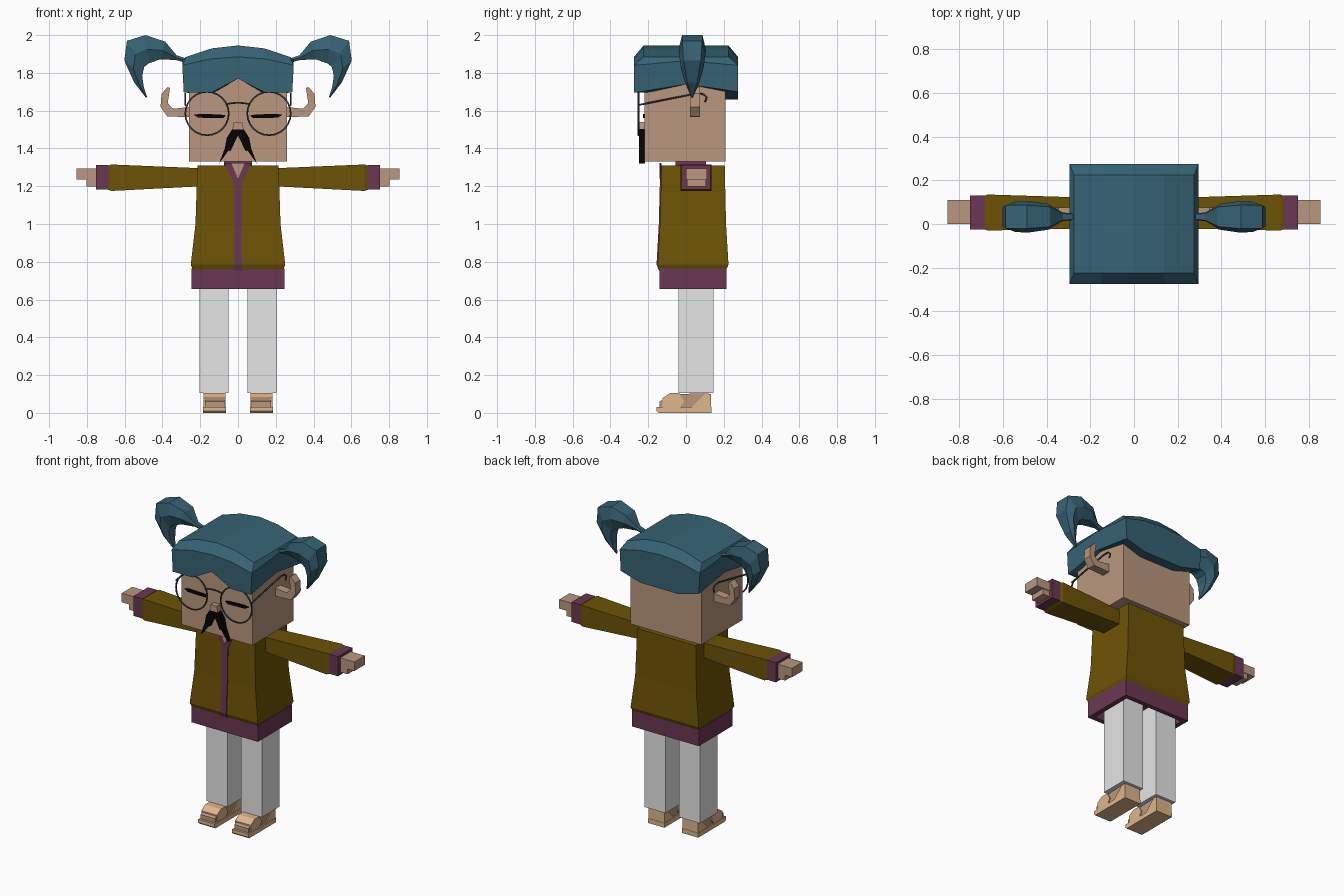
import bpy, bmesh
from math import sin, cos, pi

if "Cube" in bpy.data.objects:
    bpy.data.objects.remove(bpy.data.objects["Cube"])


def material(name, r, g, b):
    m = bpy.data.materials.new(name)
    m.use_nodes = True
    col = [(c / 255) ** 2.2 for c in (r, g, b)] + [1]
    m.diffuse_color = col
    m.node_tree.nodes["Principled BSDF"].inputs["Base Color"].default_value = col
    return m


SKIN = material("skin", 184, 150, 124)
HAIR = material("teal hair", 57, 99, 116)
COAT = material("olive cloth", 109, 84, 14)
TRIM = material("plum trim", 106, 58, 83)
TROUSER = material("pale grey cloth", 229, 229, 229)
SANDAL = material("tan leather", 222, 180, 138)
BLACK = material("black", 12, 12, 13)
WIRE = material("dark wire", 52, 66, 74)


def mesh(name, verts, faces, mat):
    bm = bmesh.new()
    vs = [bm.verts.new(v) for v in verts]
    for f in faces:
        bm.faces.new([vs[i] for i in f])
    bmesh.ops.recalc_face_normals(bm, faces=bm.faces)
    me = bpy.data.meshes.new(name)
    bm.to_mesh(me)
    bm.free()
    me.materials.append(mat)
    ob = bpy.data.objects.new(name, me)
    bpy.context.collection.objects.link(ob)
    return ob


def loft(name, rings, mat, caps=True):
    """Skin a row of equal rings of points."""
    n = len(rings[0])
    faces = [(k * n + i, k * n + (i + 1) % n, (k + 1) * n + (i + 1) % n, (k + 1) * n + i)
             for k in range(len(rings) - 1) for i in range(n)]
    if caps:
        faces += [tuple(range(n)), tuple(range((len(rings) - 1) * n, len(rings) * n))]
    return mesh(name, [p for r in rings for p in r], faces, mat)


def rect_z(x0, x1, y0, y1, z):
    return [(x0, y0, z), (x1, y0, z), (x1, y1, z), (x0, y1, z)]


def rect_x(x, y0, y1, z0, z1):
    return [(x, y0, z0), (x, y1, z0), (x, y1, z1), (x, y0, z1)]


def box(name, x0, x1, y0, y1, z0, z1, mat):
    return loft(name, [rect_z(x0, x1, y0, y1, z) for z in (z0, z1)], mat)


def plate(name, pts, y0, y1, mat):
    """Front outline (x, z) given depth along y."""
    return loft(name, [[(x, y, z) for x, z in pts] for y in (y0, y1)], mat)


def side_profile(name, pts, x0, x1, mat):
    """Side outline (y, z) given width along x."""
    return loft(name, [[(x, y, z) for y, z in pts] for x in (x0, x1)], mat)


def wire(name, pts, cyclic=False):
    cu = bpy.data.curves.new(name, "CURVE")
    cu.dimensions = "3D"
    cu.bevel_depth = 0.005
    cu.bevel_resolution = 1
    cu.use_fill_caps = True
    sp = cu.splines.new("POLY")
    sp.points.add(len(pts) - 1)
    for p, co in zip(sp.points, pts):
        p.co = (*co, 1)
    sp.use_cyclic_u = cyclic
    tmp = bpy.data.objects.new(name + " path", cu)
    me = bpy.data.meshes.new_from_object(tmp)
    bpy.data.objects.remove(tmp)
    me.materials.clear()
    me.materials.append(WIRE)
    bpy.context.collection.objects.link(bpy.data.objects.new(name, me))


# Head and neck
box("head", -.26, .26, -.22, .21, 1.33, 1.82, SKIN)
box("neck", -.05, .05, -.03, .09, 1.2, 1.34, SKIN)
plate("nose", [(-.03, 1.5), (.03, 1.5), (.022, 1.54), (-.022, 1.54)], -.255, -.215, SKIN)

# Hair cap: a rectangular rim with an arched, inset top
COLS = (-1, -.5, 0, .5, 1)
spots = [(c, -1) for c in COLS] + [(1, 0)] + [(c, 1) for c in COLS[::-1]] + [(-1, 0)]


def hem(u, v):
    if v == 0:
        return 1.74
    if v < 0:
        return 1.77 if u == 0 else 1.695
    return 1.70 if abs(u) == 1 else 1.66


def rim(u, v):
    return 1.865 if v == 0 else 1.885 - .045 * u * u


under = [(u * .255, v * .205, hem(u, v)) for u, v in spots]
low = [(u * .287, v * .275, hem(u, v)) for u, v in spots]
mid = [(u * .295, v * .275, rim(u, v)) for u, v in spots]
top = [(u * .275, v * .225, 1.945 - .06 * u * u) for u, v in spots]
verts = under + low + mid + top
n = len(spots)
faces = [(k * n + i, k * n + (i + 1) % n, (k + 1) * n + (i + 1) % n, (k + 1) * n + i)
         for k in range(3) for i in range(n)]
t = 3 * n
faces += [(t, t + 1, t + 9, t + 10, t + 11), (t + 1, t + 2, t + 8, t + 9),
          (t + 2, t + 3, t + 7, t + 8), (t + 3, t + 4, t + 5, t + 6, t + 7)]
mesh("hair_cap", verts, faces, HAIR)

# Pigtails: outer edge, inner edge and half depth of each section
TAIL = [(.28, 1.878, .28, 1.855, .015), (.325, 1.893, .33, 1.868, .02),
        (.385, 1.965, .41, 1.872, .06), (.49, 2.0, .475, 1.85, .072),
        (.588, 1.97, .497, 1.83, .07), (.602, 1.865, .507, 1.785, .06),
        (.55, 1.75, .50, 1.73, .035), (.487, 1.668, .482, 1.673, .004)]

# Ear outline seen from the front
EAR = [(.25, 1.565), (.375, 1.57), (.41, 1.62), (.405, 1.69), (.372, 1.725),
       (.36, 1.72), (.372, 1.64), (.345, 1.61), (.25, 1.62)]

for side, s in (("left", 1), ("right", -1)):
    rings = []
    for ox, oz, ix, iz, d in TAIL:
        mx, mz = (ox + ix) / 2, (oz + iz) / 2
        rings.append([(s * x, .033 + k * d, z) for x, z, k in
                      ((ox, oz, -.75), (ox, oz, .75), (mx, mz, 1),
                       (ix, iz, .6), (ix, iz, -.6), (mx, mz, -1))])
    loft(side + "_pigtail", rings, HAIR)

    # Face
    plate(side + "_ear", [(s * x, z) for x, z in EAR], .02, .075, SKIN)
    plate(side + "_closed_eye",
          [(s * x, z) for x, z in ((.065, 1.575), (.08, 1.56), (.21, 1.563), (.235, 1.578),
                                   (.2, 1.583), (.1, 1.58))], -.228, -.219, BLACK)
    plate(side + "_moustache",
          [(s * x, z) for x, z in ((0, 1.505), (.025, 1.51), (.06, 1.455), (.07, 1.40), (.1, 1.32),
                                   (.05, 1.39), (.04, 1.385), (0, 1.47))], -.25, -.218, BLACK)

    # Spectacles
    wire(side + "_lens_rim", [(s * .164 + .115 * cos(a * pi / 12), -.252,
                               1.585 + .115 * sin(a * pi / 12)) for a in range(24)], True)
    wire(side + "_temple", [(s * .279, y, z) for y, z in
                            ((-.252, 1.63), (.05, 1.69), (.09, 1.688), (.11, 1.67), (.1, 1.645))])

    # Sleeve, cuff and hand
    loft(side + "_sleeve", [rect_x(s * x, *r) for x, r in
                            ((.19, (-.02, .12, 1.2, 1.295)), (.67, (-.03, .135, 1.175, 1.315)),
                             (.69, (-.022, .127, 1.182, 1.308)))], COAT)
    loft(side + "_cuff", [rect_x(s * x, -.025, .13, 1.182, 1.312) for x in (.685, .752)], TRIM)
    loft(side + "_hand", [rect_x(s * x, 0, .11, 1.235, 1.295) for x in (.74, .855)], SKIN)
    loft(side + "_lower_hand", [rect_x(s * x, .004, .106, 1.198, 1.24) for x in (.74, .803)], SKIN)

    # Trouser leg
    x = s * .127
    box(side + "_leg", x - .077, x + .077, -.04, .145, .105, .74, TROUSER)

    # Foot and sandal
    x = s * .124
    side_profile(side + "_foot", [(-.14, .025), (.12, .025), (.12, .105), (-.08, .098),
                                  (-.14, .06)], x - .052, x + .052, SKIN)
    side_profile(side + "_sole", [(-.145, 0), (.135, 0), (.135, .03), (-.155, .032),
                                  (-.155, .01)], x - .06, x + .06, SANDAL)
    side_profile(side + "_toe_strap", [(-.125, .03), (-.03, .03), (-.01, .06), (-.035, .104),
                                       (-.085, .104), (-.125, .078)], x - .058, x + .058, SANDAL)
    side_profile(side + "_heel_strap", [(.03, .03), (.133, .03), (.133, .1), (.1, .1),
                                        (.06, .06)], x - .058, x + .058, SANDAL)

wire("bridge", [(x, -.252, 1.642 - 2 * x * x) for x in (-.066, -.035, 0, .035, .066)])

# Coat body, flared at the hem
BODY = [(.755, .238, -.138, .212), (.785, .25, -.15, .225), (1.0, .225, -.138, .212),
        (1.31, .215, -.13, .205)]
loft("coat", [rect_z(-hx, hx, y0, y1, z) for z, hx, y0, y1 in BODY], COAT)

# Hem band, open underneath
loft("hem_band", [rect_z(-.245 + i, .245 - i, -.14 + i, .215 - i, z) for i, z in
                  ((.03, .757), (.03, .655), (0, .655), (0, .765), (.03, .765))], TRIM, caps=False)

# Collar and front placket
loft("collar", [rect_z(-.075 + i, .075 - i, -.055 + i, .105 - i, z) for i, z in
                ((0, 1.3), (0, 1.33), (.022, 1.33), (.022, 1.3))], TRIM, caps=False)
FRONT = [(y0, z) for z, hx, y0, y1 in BODY]
side_profile("placket", [(y - .006, z) for y, z in FRONT] + [(y + .003, z) for y, z in FRONT[::-1]],
             -.022, .022, TRIM)
plate("lapels", [(-.022, 1.22), (.022, 1.22), (.07, 1.32), (-.07, 1.32)], -.137, -.129, TRIM)
plate("neck_opening", [(0, 1.24), (.035, 1.322), (-.035, 1.322)], -.14, -.133, SKIN)
